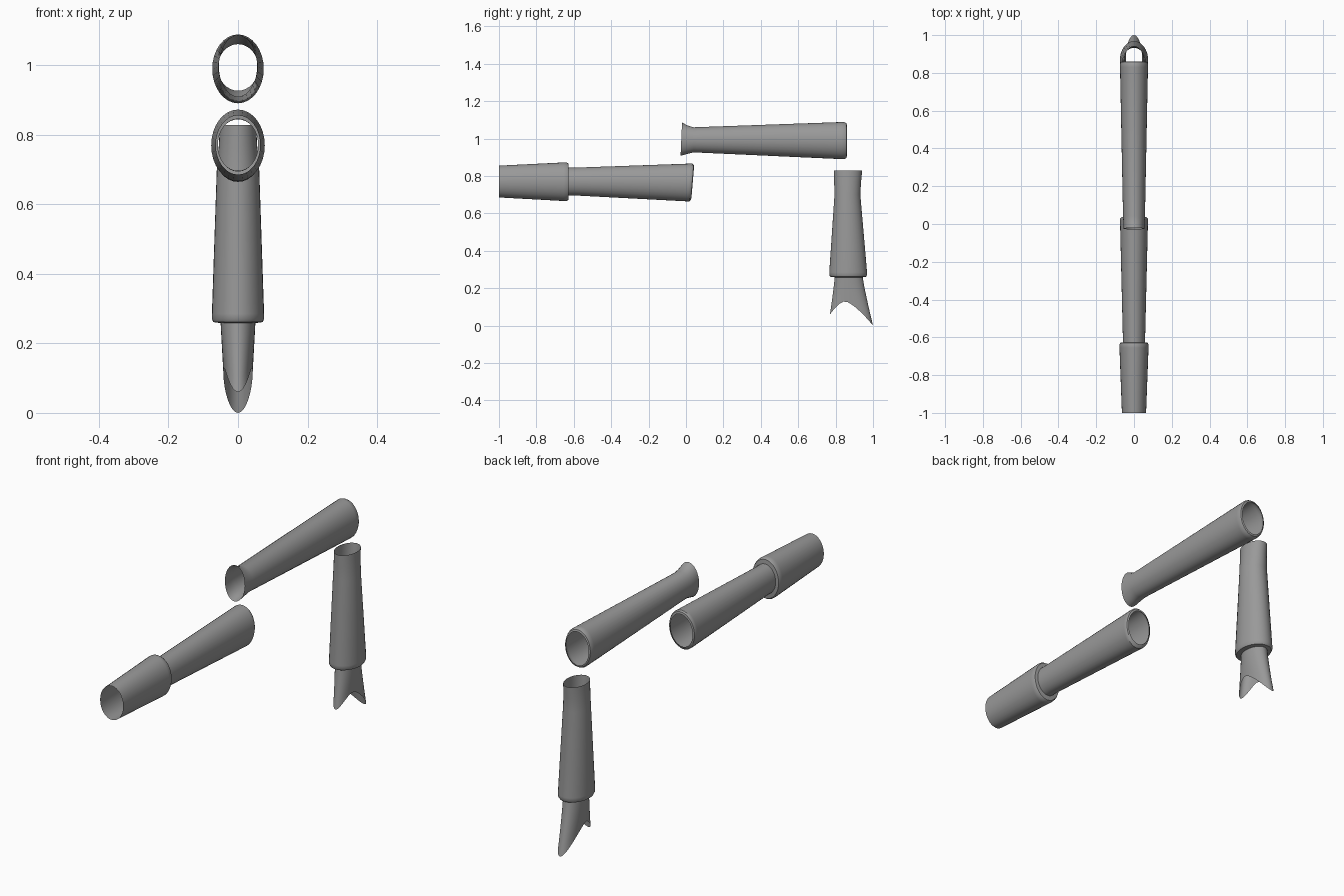
import bpy, bmesh, math

if "Cube" in bpy.data.objects:
    bpy.data.objects.remove(bpy.data.objects["Cube"])

SEG = 32
grey = bpy.data.materials.new("grey")
grey.diffuse_color = (0.32, 0.32, 0.32, 1)
grey.use_nodes = True
grey.node_tree.nodes["Principled BSDF"].inputs["Base Color"].default_value = grey.diffuse_color


def ellipse(pos, rx, centre, r, slant=0.0):
    """Oval ring: (x, across, along) points; slant tilts the ring along its axis."""
    pts = []
    for i in range(SEG):
        a = 2 * math.pi * i / SEG
        pts.append((rx * math.cos(a), centre + r * math.sin(a), pos + slant * math.sin(a)))
    return pts


def loft(name, rings, upright=False):
    """Open skin through the rings, running along y or (upright) along z."""
    bm = bmesh.new()
    rows = []
    for ring in rings:
        rows.append([bm.verts.new((x, c, p) if upright else (x, p, c)) for x, c, p in ring])
    for a, b in zip(rows, rows[1:]):
        for i in range(SEG):
            j = (i + 1) % SEG
            bm.faces.new((a[i], a[j], b[j], b[i]))
    bmesh.ops.recalc_face_normals(bm, faces=bm.faces)
    # outward skin: the widest face sideways must point away from the axis
    side = max(bm.faces, key=lambda f: f.calc_center_median().x)
    if side.normal.x < 0:
        bmesh.ops.reverse_faces(bm, faces=bm.faces)
    me = bpy.data.meshes.new(name)
    bm.to_mesh(me)
    bm.free()
    me.materials.append(grey)
    ob = bpy.data.objects.new(name, me)
    bpy.context.collection.objects.link(ob)
    bpy.ops.object.select_all(action='DESELECT')
    ob.select_set(True)
    bpy.context.view_layer.objects.active = ob
    bpy.ops.object.shade_smooth_by_angle(angle=math.radians(35))
    return ob


# upper tube: flared mouth, tapering shaft, rounded rim
loft("upper_tube", [ellipse(*s) for s in (
    (-0.025, 0.055, 0.997, 0.089, 0.004), (0.005, 0.056, 0.994, 0.077),
    (0.04, 0.058, 0.993, 0.067), (0.83, 0.074, 0.989, 0.099),
    (0.847, 0.074, 0.989, 0.099), (0.857, 0.070, 0.989, 0.093),
    (0.860, 0.063, 0.989, 0.084))])

# lower tube: wide sleeve stepping into a narrower tapering shaft
loft("lower_tube", [ellipse(*s) for s in (
    (-1.0, 0.064, 0.770, 0.085), (-0.655, 0.077, 0.769, 0.103),
    (-0.638, 0.077, 0.769, 0.103), (-0.629, 0.073, 0.769, 0.097),
    (-0.627, 0.058, 0.770, 0.075), (-0.60, 0.059, 0.770, 0.074),
    (0.015, 0.074, 0.765, 0.101, 0.008), (0.026, 0.074, 0.765, 0.101, 0.008),
    (0.033, 0.070, 0.765, 0.095, 0.008), (0.036, 0.062, 0.765, 0.084, 0.007))])

# standing tube
loft("standing_tube", [ellipse(*s) for s in (
    (0.828, 0.052, 0.866, 0.076), (0.77, 0.055, 0.864, 0.072),
    (0.70, 0.061, 0.863, 0.069), (0.285, 0.075, 0.867, 0.101),
    (0.270, 0.075, 0.867, 0.101), (0.261, 0.071, 0.867, 0.095),
    (0.258, 0.050, 0.870, 0.075))], True)


def arch(y):
    """Height of the concave cut at the bottom of the tip."""
    d = y - 0.85
    return 0.13 - (0.07 * (-d / 0.08) ** 1.6 if d < 0 else 0.13 * (d / 0.15) ** 1.4)


# forked tip: oval skin ending in an arched cut with a long rear point
top = ellipse(0.258, 0.050, 0.870, 0.075)
cut = [(x, y, arch(y)) for x, y, _ in ellipse(0, 0.042, 0.885, 0.115)]
rings = []
for k in range(6):
    t = k / 5
    rings.append([tuple(p + (q - p) * (t ** 1.15 if n == 1 else t)
                        for n, (p, q) in enumerate(zip(u, v))) for u, v in zip(top, cut)])
loft("forked_tip", rings, True)
